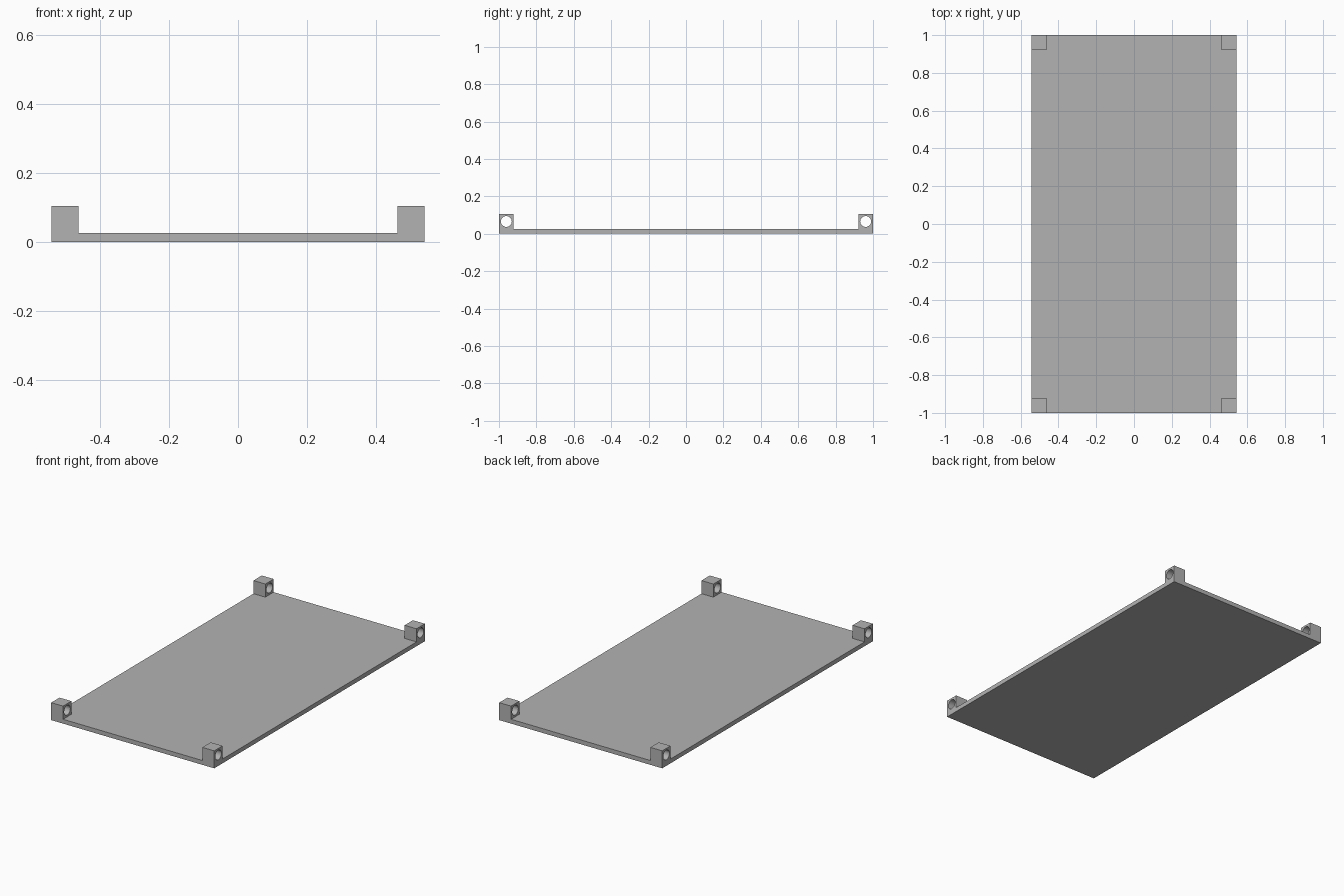
import bpy
import bmesh
from math import cos, sin, pi, radians

cube = bpy.data.objects.get("Cube")
if cube:
    bpy.data.objects.remove(cube)

HALF_X, HALF_Y = 0.542, 1.0
PLATE_H = 0.026
LUG = 0.079          # edge length of each cubic lug
HOLE_R = 0.029
SEGMENTS = 32

grey = bpy.data.materials.new("plain grey")
grey.use_nodes = True
colour = (0.45, 0.45, 0.45, 1)
grey.diffuse_color = colour
grey.node_tree.nodes["Principled BSDF"].inputs["Base Color"].default_value = colour


def add_object(name, bm, location):
    bmesh.ops.recalc_face_normals(bm, faces=bm.faces)
    mesh = bpy.data.meshes.new(name)
    bm.to_mesh(mesh)
    bm.free()
    mesh.materials.append(grey)
    obj = bpy.data.objects.new(name, mesh)
    obj.location = location
    bpy.context.collection.objects.link(obj)
    return obj


# Thin base plate
bm = bmesh.new()
bmesh.ops.create_cube(bm, size=1)
bmesh.ops.scale(bm, vec=(2 * HALF_X, 2 * HALF_Y, PLATE_H), verts=bm.verts)
add_object("base_plate", bm, (0, 0, PLATE_H / 2))


# Cubic lug with a round hole through it along x
def add_lug(name, location):
    bm = bmesh.new()
    half = LUG / 2

    def ring(x, square):
        verts = []
        for i in range(SEGMENTS):
            c, s = cos(2 * pi * i / SEGMENTS), sin(2 * pi * i / SEGMENTS)
            r = half / max(abs(c), abs(s)) if square else HOLE_R
            verts.append(bm.verts.new((x, r * c, r * s)))
        return verts

    rings = [ring(-half, True), ring(half, True), ring(half, False), ring(-half, False)]
    for k, a in enumerate(rings):
        b = rings[(k + 1) % 4]
        for i in range(SEGMENTS):
            j = (i + 1) % SEGMENTS
            bm.faces.new((a[i], a[j], b[j], b[i]))
    obj = add_object(name, bm, location)
    bpy.ops.object.select_all(action="DESELECT")
    obj.select_set(True)
    bpy.context.view_layer.objects.active = obj
    bpy.ops.object.shade_smooth_by_angle(angle=radians(30))


# One lug on each corner
for side, sx in (("left", 1), ("right", -1)):
    for end, sy in (("front", -1), ("back", 1)):
        add_lug(f"{end}_{side}_lug",
                (sx * (HALF_X - LUG / 2), sy * (HALF_Y - LUG / 2), PLATE_H + LUG / 2))
